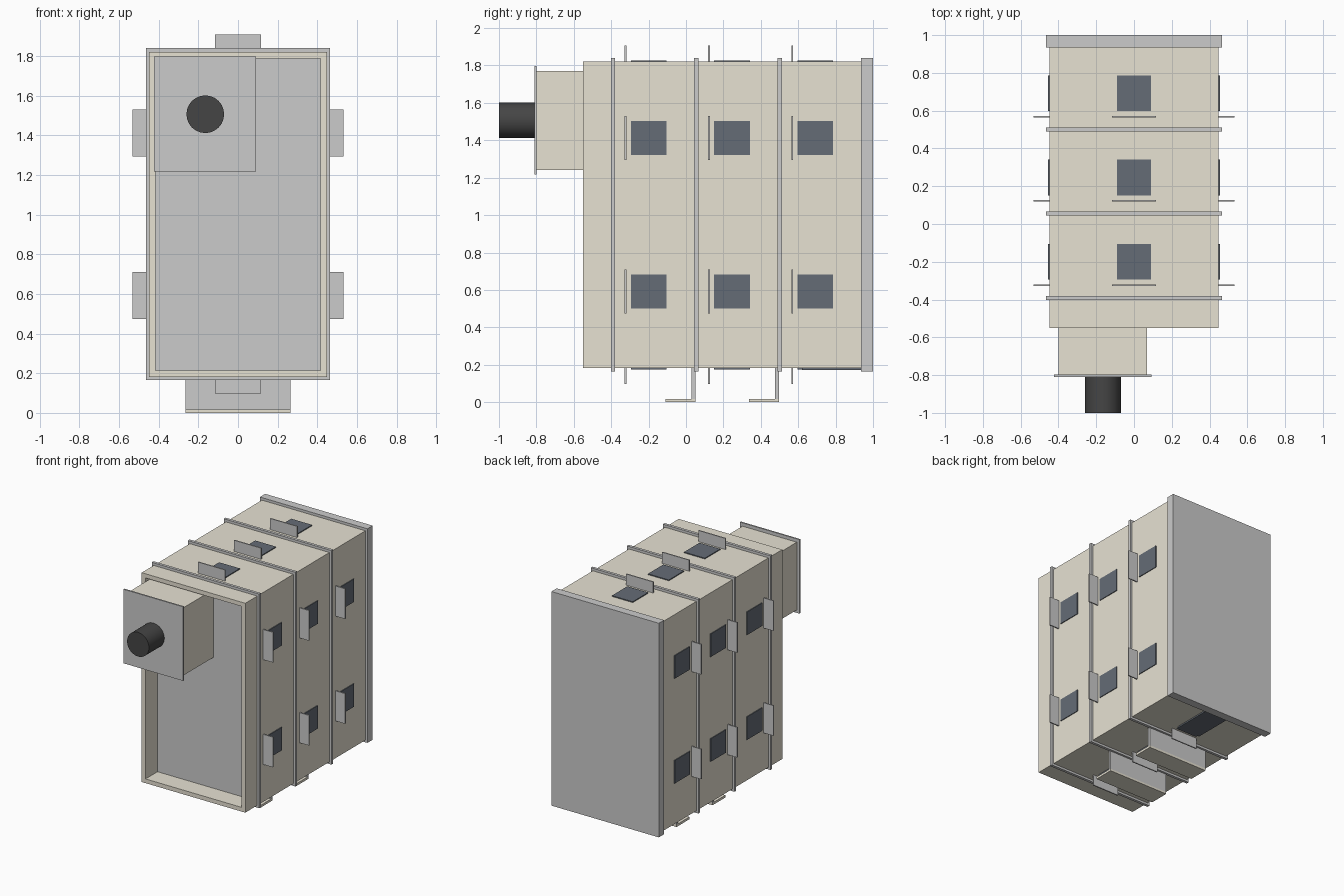
import bpy, bmesh, math

if "Cube" in bpy.data.objects:
    bpy.data.objects.remove(bpy.data.objects["Cube"])


def material(name, rgb):
    m = bpy.data.materials.new(name)
    m.diffuse_color = (*rgb, 1)
    m.use_nodes = True
    m.node_tree.nodes["Principled BSDF"].inputs["Base Color"].default_value = m.diffuse_color
    return m


CREAM = material("cream_paint", (0.80, 0.76, 0.65))
GLASS = material("dark_hatch", (0.13, 0.15, 0.18))
BLACK = material("black_rubber", (0.06, 0.06, 0.06))


def add_object(name, bm, mat=None):
    bmesh.ops.recalc_face_normals(bm, faces=bm.faces[:])
    me = bpy.data.meshes.new(name)
    bm.to_mesh(me)
    bm.free()
    ob = bpy.data.objects.new(name, me)
    bpy.context.collection.objects.link(ob)
    if mat:
        me.materials.append(mat)
    return ob


def box(name, x, y, z, mat=None):
    """Box from (min, max) pairs."""
    bm = bmesh.new()
    bmesh.ops.create_cube(bm, size=1)
    for v in bm.verts:
        v.co = [(a + b) / 2 + c * (b - a) for (a, b), c in zip((x, y, z), v.co)]
    return add_object(name, bm, mat)


def tube(name, hw, z, y, wall, mat=None):
    """Rectangular frame running along y."""
    bm = bmesh.new()
    loops = []
    for yy in y:
        for inset in (0, wall):
            w, lo, hi = hw - inset, z[0] + inset, z[1] - inset
            loops.append([bm.verts.new(p) for p in
                          ((-w, yy, lo), (w, yy, lo), (w, yy, hi), (-w, yy, hi))])
    fo, fi, bo, bi = loops
    for a, b in ((fo, fi), (fi, bi), (bi, bo), (bo, fo)):
        for i in range(4):
            j = (i + 1) % 4
            bm.faces.new((a[i], a[j], b[j], b[i]))
    return add_object(name, bm, mat)


# Main casing: open front frame, recessed panel, closed body and back plate
tube("front_frame", 0.448, (0.182, 1.82), (-0.55, -0.395), 0.033, CREAM)
box("main_body", (-0.448, 0.448), (-0.395, 0.94), (0.182, 1.82), CREAM)
box("recessed_panel", (-0.415, 0.415), (-0.402, -0.39), (0.215, 1.787))
box("back_plate", (-0.465, 0.465), (0.935, 1.0), (0.165, 1.84))

PITCH = 0.446
for i in range(3):
    d = i * PITCH
    # Stiffening flange round the casing
    tube("flange", 0.465, (0.165, 1.84), (-0.402 + d, -0.38 + d), 0.03)
    hatch_y = (-0.295 + d, -0.105 + d)
    flap_y = (-0.328 + d, -0.319 + d)
    # Side hatches and flaps, two per side
    for s in (-1, 1):
        for h in (0, 0.82):
            box("side_hatch", sorted((s * 0.44, s * 0.454)), hatch_y,
                (0.502 + h, 0.682 + h), GLASS)
            box("side_flap", sorted((s * 0.445, s * 0.532)), flap_y,
                (0.474 + h, 0.71 + h))
    # Top and bottom hatches and flaps
    for side, inner, outer, tip in (("top", 1.81, 1.827, 1.907),
                                    ("bottom", 0.19, 0.175, 0.097)):
        box(side + "_hatch", (-0.09, 0.09), hatch_y, sorted((inner, outer)), GLASS)
        box(side + "_flap", (-0.117, 0.117), flap_y, sorted((inner, tip)))

# Cover under the rear bay
box("underside_cover", (-0.1, 0.1), (0.62, 0.935), (0.171, 0.185), GLASS)

# L-shaped feet
for y in (0.05, 0.496):
    box("foot_upright", (-0.265, 0.265), (y - 0.02, y), (0.016, 0.19))
    box("foot_base", (-0.265, 0.265), (y - 0.16, y), (0, 0.018), CREAM)

# Inlet box with its cover plate and round pipe
box("inlet_box", (-0.4, 0.07), (-0.805, -0.398), (1.24, 1.77), CREAM)
box("inlet_plate", (-0.423, 0.092), (-0.81, -0.798), (1.217, 1.796))
bpy.ops.mesh.primitive_cylinder_add(vertices=24, radius=0.095, depth=0.195,
                                    location=(-0.165, -0.9025, 1.506),
                                    rotation=(math.pi / 2, 0, 0))
pipe = bpy.context.object
pipe.name = "inlet_pipe"
pipe.data.materials.append(BLACK)
bpy.ops.object.shade_smooth_by_angle()
